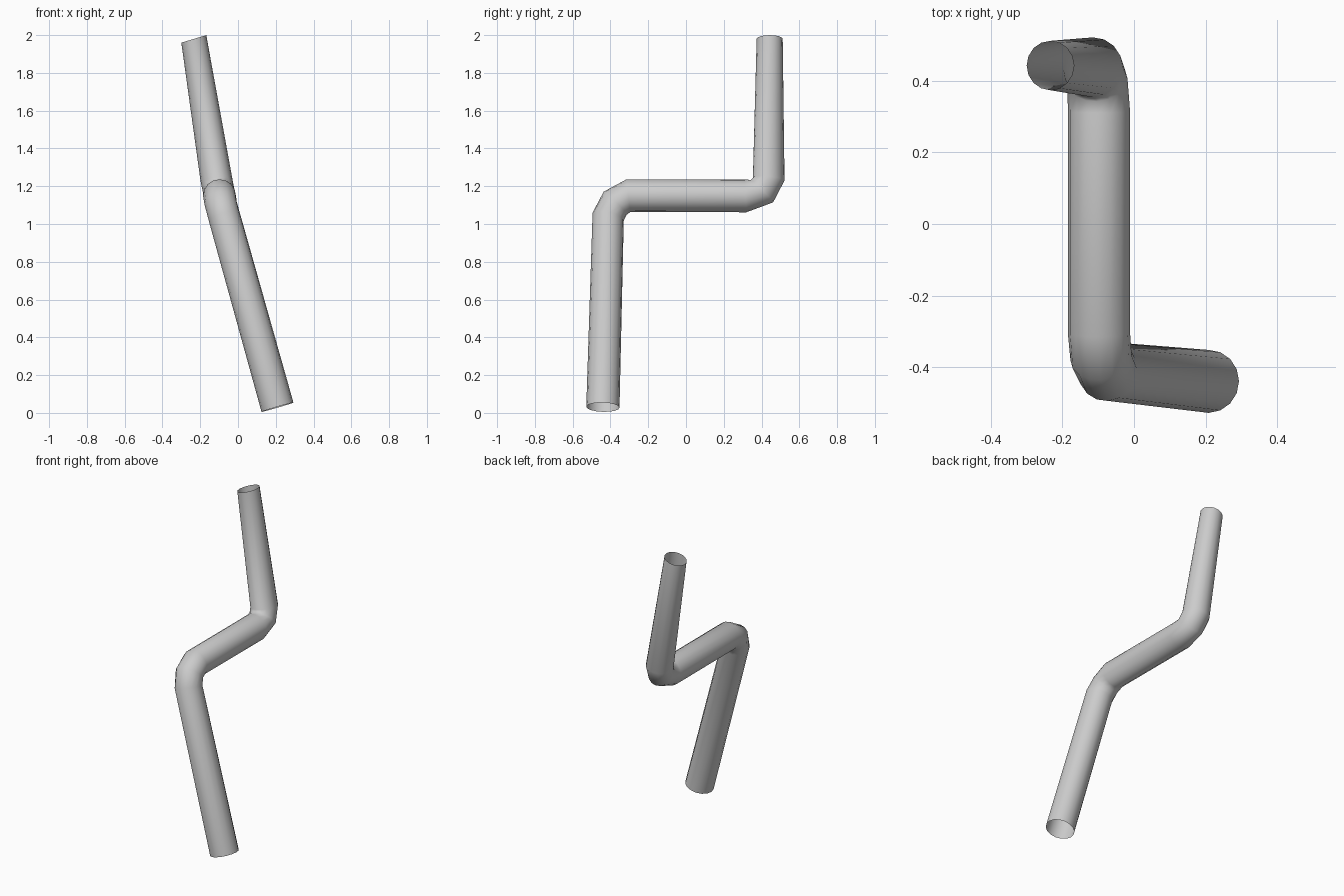
import bpy, bmesh, math
from mathutils import Vector

if "Cube" in bpy.data.objects:
    bpy.data.objects.remove(bpy.data.objects["Cube"])

SIDES = 16
# stations along the pipe: centre, facing direction, radius
RINGS = [
    ((0.209, -0.44, 0.03), (-0.29, 0.03, 1), 0.088),
    ((-0.073, -0.412, 1.04), (-0.28, 0.24, 0.97), 0.085),
    ((-0.092, -0.375, 1.11), (-0.10, 0.70, 0.70), 0.086),
    ((-0.098, -0.305, 1.15), (0, 0.99, 0.12), 0.087),
    ((-0.098, 0.315, 1.149), (0, 1, 0.05), 0.087),
    ((-0.102, 0.402, 1.174), (-0.08, 0.70, 0.70), 0.084),
    ((-0.115, 0.438, 1.238), (-0.18, 0.09, 1), 0.084),
    ((-0.234, 0.443, 1.98), (-0.30, 0, 1), 0.069),
]

# open-ended bent pipe, skinned ring to ring
bm = bmesh.new()
loops = []
for centre, facing, radius in RINGS:
    c, n = Vector(centre), Vector(facing).normalized()
    u = (Vector((1, 0, 0)) - n * n.x).normalized()
    v = n.cross(u)
    loops.append([bm.verts.new(c + radius * (math.cos(a) * u + math.sin(a) * v))
                  for a in (2 * math.pi * i / SIDES for i in range(SIDES))])
for lo, hi in zip(loops, loops[1:]):
    for i in range(SIDES):
        j = (i + 1) % SIDES
        bm.faces.new((lo[i], lo[j], hi[j], hi[i])).smooth = True

mesh = bpy.data.meshes.new("bent_pipe")
bm.to_mesh(mesh)
bm.free()
pipe = bpy.data.objects.new("bent_pipe", mesh)
bpy.context.collection.objects.link(pipe)
